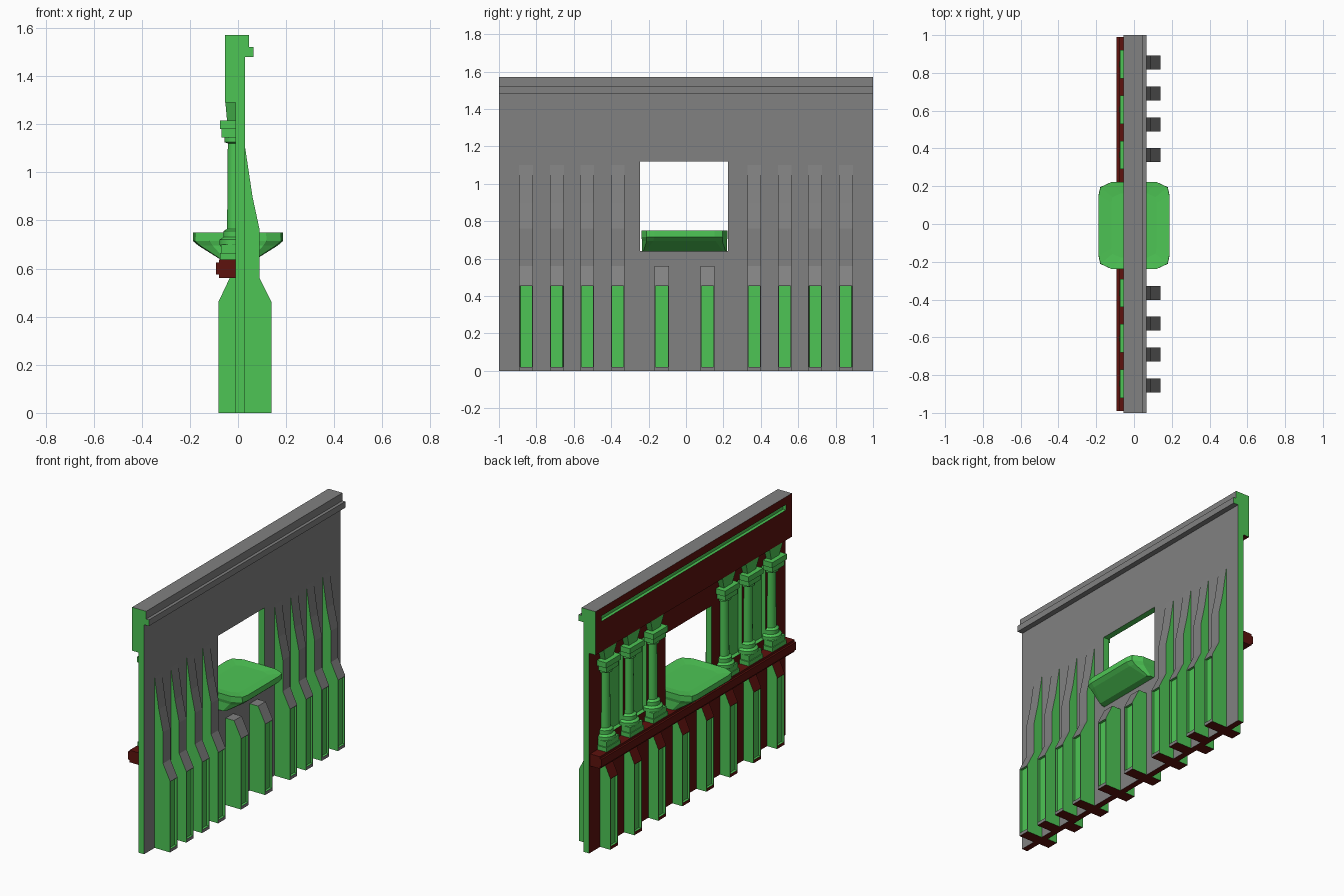
import bpy, bmesh, math

if "Cube" in bpy.data.objects:
    bpy.data.objects.remove(bpy.data.objects["Cube"])


def mat(name, rgb):
    m = bpy.data.materials.new(name)
    m.diffuse_color = (*rgb, 1)
    m.use_nodes = True
    m.node_tree.nodes["Principled BSDF"].inputs["Base Color"].default_value = m.diffuse_color
    return m


GREY = mat("grey_stone", (0.22, 0.22, 0.22))
GREEN = mat("green_paint", (0.075, 0.56, 0.09))
RED = mat("dark_red_paint", (0.11, 0.006, 0.004))
SLOTS = [GREY, GREEN, RED]


def side_colour(n):
    # ends green, outer and top faces grey, inner and bottom faces red
    if abs(n.y) > 0.9:
        return 1
    return 0 if n.x > 0.1 or n.z > 0.5 else 2


def finish(bm, name, mats):
    me = bpy.data.meshes.new(name)
    bm.to_mesh(me)
    bm.free()
    for m in mats:
        me.materials.append(m)
    ob = bpy.data.objects.new(name, me)
    bpy.context.collection.objects.link(ob)
    return ob


def add_prism(bm, profile, y0, y1):
    a = [bm.verts.new((x, y0, z)) for x, z in profile]
    b = [bm.verts.new((x, y1, z)) for x, z in profile]
    faces = [bm.faces.new(a), bm.faces.new(b[::-1])]
    n = len(a)
    for i in range(n):
        j = (i + 1) % n
        faces.append(bm.faces.new((a[j], a[i], b[i], b[j])))
    bmesh.ops.recalc_face_normals(bm, faces=faces)
    return faces


def add_box(bm, x0, x1, y0, y1, z0, z1):
    return add_prism(bm, [(x0, z0), (x1, z0), (x1, z1), (x0, z1)], y0, y1)


def add_loft(bm, rings):
    loops = [[bm.verts.new(p) for p in r] for r in rings]
    faces = [bm.faces.new(loops[0]), bm.faces.new(loops[-1])]
    n = len(loops[0])
    for a, b in zip(loops, loops[1:]):
        for i in range(n):
            j = (i + 1) % n
            faces.append(bm.faces.new((a[i], a[j], b[j], b[i])))
    bmesh.ops.recalc_face_normals(bm, faces=faces)


# wall with frieze and cornice, one profile
bm = bmesh.new()
wall_profile = [(-0.01, 0), (0.03, 0), (0.03, 1.48), (0.065, 1.48), (0.065, 1.52),
                (0.045, 1.52), (0.045, 1.57), (-0.055, 1.57), (-0.055, 1.29), (-0.01, 1.29)]
for f in add_prism(bm, wall_profile, -1, 1):
    f.normal_update()
    f.material_index = side_colour(f.normal)
    if f.calc_center_median().x > 0.04:  # cornice is grey all round
        f.material_index = 0
wall = finish(bm, "wall", SLOTS)

# window, niches between columns, and frieze groove
bm = bmesh.new()
add_box(bm, -0.3, 0.3, -0.245, 0.225, 0.64, 1.12)
add_box(bm, -0.2, -0.035, -0.94, 0.94, 1.485, 1.52)
for y in (-0.725, -0.485, 0.485, 0.725):
    add_box(bm, -0.05, 0.018, y - 0.07, y + 0.07, 0.70, 1.18)
cutter = finish(bm, "wall_cutter", [GREEN])
cutter.hide_render = True
mod = wall.modifiers.new("openings", 'BOOLEAN')
mod.object = cutter
mod.operation = 'DIFFERENCE'
mod.solver = 'EXACT'
mod.material_mode = 'TRANSFER'
bpy.context.view_layer.objects.active = wall
bpy.ops.object.modifier_apply(modifier=mod.name)
bpy.data.objects.remove(cutter)


def buttresses(name, profile, ys, width):
    bm = bmesh.new()
    for y in ys:
        for f in add_prism(bm, profile, y - width / 2, y + width / 2):
            f.normal_update()
            f.material_index = side_colour(f.normal)
    bm.normal_update()
    outer = max(abs(x) for x, z in profile)
    panels = [f for f in bm.faces
              if abs(abs(f.calc_center_median().x) - outer) < 0.001 and abs(f.normal.x) > 0.9]
    # flat rim, then a sunken green panel on each lower face
    bmesh.ops.inset_individual(bm, faces=panels, thickness=0.008, depth=0)
    for f in panels:
        f.material_index = 1
        for v in f.verts:
            if v.co.z < 0.1:
                v.co.z = 0.02
    bmesh.ops.inset_individual(bm, faces=panels, thickness=0.0005, depth=-0.015)
    return finish(bm, name, SLOTS)


# tall tapering buttresses on the outer side
tall = [(0.025, 0), (0.14, 0), (0.14, 0.46), (0.09, 0.56), (0.09, 0.76),
        (0.06, 0.90), (0.03, 1.10), (0.025, 1.10)]
buttresses("tall_buttresses", tall, [s * y for s in (-1, 1) for y in (0.365, 0.528, 0.69, 0.855)], 0.074)

# short buttresses below the window
short = [(0.01, 0), (0.14, 0), (0.14, 0.46), (0.09, 0.56), (0.01, 0.56)]
buttresses("short_buttresses", short, (-0.13, 0.115), 0.077)

# pilasters under the sill on the inner side
inner = [(0.0, 0), (0.0, 0.57), (-0.03, 0.57), (-0.082, 0.46), (-0.082, 0)]
buttresses("inner_pilasters", inner, (-0.85, -0.61, -0.37, -0.13, 0.115, 0.36, 0.605, 0.85), 0.077)

# sill
bm = bmesh.new()
sill_profile = [(-0.005, 0.56), (-0.08, 0.56), (-0.08, 0.575), (-0.092, 0.575),
                (-0.092, 0.625), (-0.08, 0.625), (-0.08, 0.638), (-0.005, 0.638)]
add_prism(bm, sill_profile, -0.99, 0.99)
finish(bm, "sill", [RED])


def circle(cx, cy, r, z, n=16):
    return [(cx + r * math.cos((i + 0.5) * math.tau / n),
             cy + r * math.sin((i + 0.5) * math.tau / n), z) for i in range(n)]


# columns: (radius, height) steps, trimmed at the wall
steps = [(0.06, 0.69), (0.066, 0.70), (0.066, 0.72), (0.05, 0.73), (0.05, 0.755),
         (0.034, 0.765), (0.031, 1.12), (0.046, 1.125), (0.046, 1.145), (0.052, 1.155), (0.056, 1.18)]
for i, y in enumerate((-0.845, -0.605, -0.365, 0.365, 0.605, 0.845)):
    bm = bmesh.new()
    add_loft(bm, [circle(-0.012, y, r, z) for r, z in steps])
    add_box(bm, -0.075, 0.0, y - 0.072, y + 0.072, 0.636, 0.665)
    add_box(bm, -0.07, 0.0, y - 0.064, y + 0.064, 0.665, 0.70)
    add_box(bm, -0.068, 0.0, y - 0.062, y + 0.062, 1.145, 1.18)
    add_box(bm, -0.075, 0.0, y - 0.075, y + 0.075, 1.18, 1.215)
    # flared bracket under the frieze
    add_loft(bm, [[(-d, y - w, z), (0.0, y - w, z), (0.0, y + w, z), (-d, y + w, z)]
                  for d, w, z in ((0.045, 0.04, 1.21), (0.053, 0.07, 1.295))])
    bmesh.ops.bisect_plane(bm, geom=bm.verts[:] + bm.edges[:] + bm.faces[:],
                           plane_co=(0.005, 0, 0), plane_no=(1, 0, 0), clear_outer=True)
    ob = finish(bm, f"column_{i + 1}", [GREEN])
    bpy.ops.object.select_all(action='DESELECT')
    ob.select_set(True)
    bpy.context.view_layer.objects.active = ob
    bpy.ops.object.shade_smooth_by_angle(angle=math.radians(30))


def chamfered(a, b, c, z):
    pts = [(a, b - c), (a * 0.95, b - c * 0.4), (a - c, b)]
    quad = pts + [(-x, y) for x, y in pts[::-1]]
    return [(x, y - 0.008, z) for x, y in quad + [(-x, -y) for x, y in quad]]


# window table: lofted slab with tapering underside
bm = bmesh.new()
add_loft(bm, [chamfered(0.075, 0.228, 0.02, 0.639), chamfered(0.165, 0.226, 0.06, 0.695),
              chamfered(0.188, 0.231, 0.07, 0.715), chamfered(0.187, 0.231, 0.07, 0.75),
              chamfered(0.12, 0.17, 0.05, 0.744)])
finish(bm, "window_table", [GREEN])
